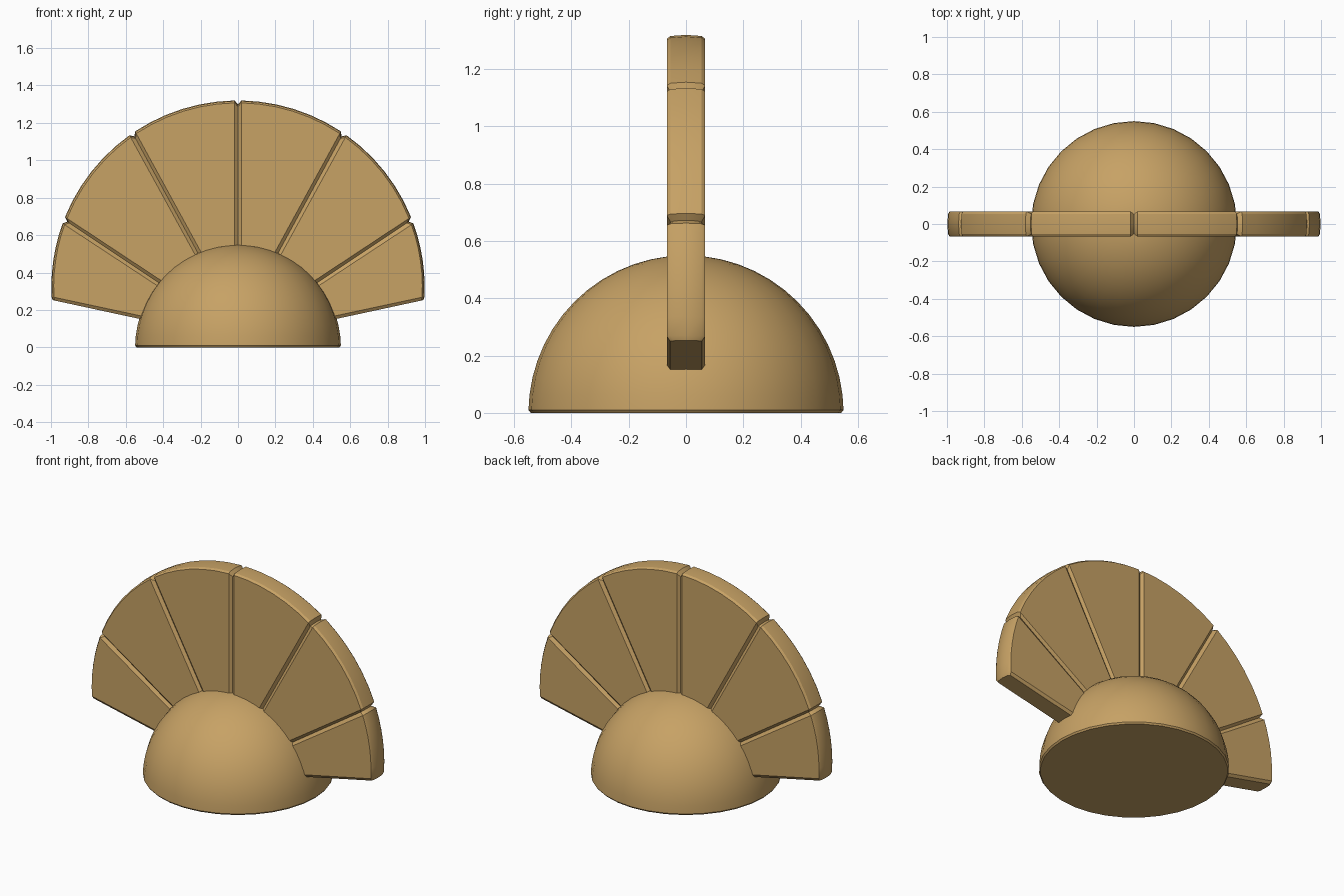
import bpy, bmesh, math

if "Cube" in bpy.data.objects:
    bpy.data.objects.remove(bpy.data.objects["Cube"])

# single tan material
tan = bpy.data.materials.new("tan")
tan.diffuse_color = (0.57, 0.36, 0.13, 1.0)
tan.use_nodes = True
tan.node_tree.nodes["Principled BSDF"].inputs["Base Color"].default_value = tan.diffuse_color


def finish(name, bm):
    bmesh.ops.recalc_face_normals(bm, faces=bm.faces)
    me = bpy.data.meshes.new(name)
    bm.to_mesh(me)
    bm.free()
    ob = bpy.data.objects.new(name, me)
    bpy.context.collection.objects.link(ob)
    me.materials.append(tan)
    bpy.ops.object.select_all(action='DESELECT')
    ob.select_set(True)
    bpy.context.view_layer.objects.active = ob
    bpy.ops.object.shade_smooth_by_angle(angle=math.radians(30))
    return ob


# dome base: half sphere with a small chamfer at the floor
R, SEG, RINGS = 0.55, 32, 14
bm = bmesh.new()
profile = [(R - 0.008, 0.0), (R, 0.01)]
profile += [(R * math.cos(a), R * math.sin(a))
            for a in (math.pi / 2 * i / RINGS for i in range(1, RINGS))]
rings = [[bm.verts.new((r * math.cos(2 * math.pi * k / SEG),
                        r * math.sin(2 * math.pi * k / SEG), z)) for k in range(SEG)]
         for r, z in profile]
for lo, hi in zip(rings, rings[1:]):
    for k in range(SEG):
        n = (k + 1) % SEG
        bm.faces.new((lo[k], lo[n], hi[n], hi[k]))
bm.faces.new(rings[0])
tip = bm.verts.new((0, 0, R - 0.002))
for k in range(SEG):
    bm.faces.new((rings[-1][k], rings[-1][(k + 1) % SEG], tip))
finish("dome_base", bm)

# fan: blades between rays, with V grooves along the rays
CZ, RO, RI, HALF, BEV = 0.322, 0.998, 0.50, 0.067, 0.013
# (angle on dome, angle on outer arc) of each ray, right to left
right = [(16.5, -4.0), (39.7, 21.0), (67.5, 55.5)]
rays = right + [(90.0, 90.0)] + [(180 - a, 180 - b) for a, b in reversed(right)]
OFF_I, OFF_O = 2.0, 1.05      # groove half width in degrees

# columns: inner angle, outer angle, half thickness, outer radius
cols = []
for i in range(len(rays) - 1):
    (a0, b0), (a1, b1) = rays[i], rays[i + 1]
    drop = 0.012 if i == 0 else 0.014
    cols.append((a0, b0, HALF - drop, RO - (0.004 if i == 0 else 0.02)))
    a0, b0, a1, b1 = a0 + OFF_I, b0 + OFF_O, a1 - OFF_I, b1 - OFF_O
    for k in range(7):
        t = k / 6
        cols.append((a0 + (a1 - a0) * t, b0 + (b1 - b0) * t, HALF, RO))
cols.append((rays[-1][0], rays[-1][1], HALF - 0.012, RO - 0.004))


def column(bm, a, b, h, ro):
    a, b = math.radians(a), math.radians(b)
    ix, iz = RI * math.cos(a), RI * math.sin(a)
    ox, oz = ro * math.cos(b), CZ + ro * math.sin(b)
    length = math.hypot(ox - ix, oz - iz)
    pts = [(length, -h), (BEV, -h), (0.004, -h + BEV), (0, 0),
           (0.004, h - BEV), (BEV, h), (length, h)]
    return [bm.verts.new((ox + (ix - ox) * d / length, y,
                          oz + (iz - oz) * d / length)) for d, y in pts]


bm = bmesh.new()
strips = [column(bm, *c) for c in cols]
for p, q in zip(strips, strips[1:]):
    for k in range(len(p)):
        n = (k + 1) % len(p)
        bm.faces.new((p[k], p[n], q[n], q[k]))
bm.faces.new(strips[0])
bm.faces.new(strips[-1])
finish("fan_crest", bm)
